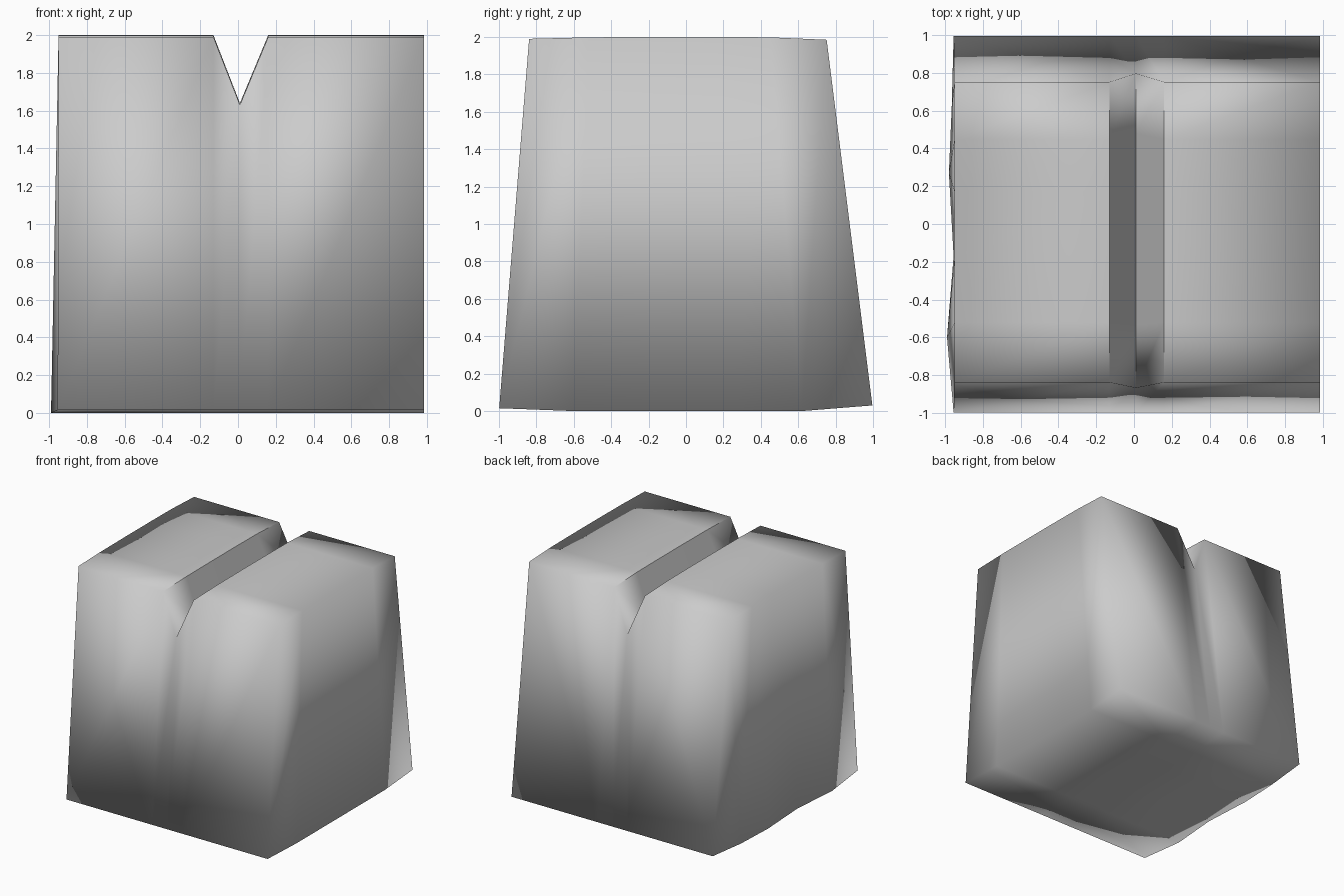
import bpy, bmesh

if "Cube" in bpy.data.objects:
    bpy.data.objects.remove(bpy.data.objects["Cube"])

# lengthwise stations: position 0..1, left foot x, bottom lift, top drop
stations = [(0.0, -0.955, 0.015, 0.01), (0.2, -0.99, 0.0, 0.002),
            (0.415, -0.955, 0.0, 0.0), (0.635, -0.98, 0.0, 0.0),
            (0.81, -0.965, 0.0, 0.002), (1.0, -0.955, 0.03, 0.015)]
# column x positions and top heights (the middle one is the groove floor)
columns = [(-0.95, 2.0), (-0.13, 2.0), (0.01, 1.64), (0.16, 2.0), (0.985, 2.0)]


def place(bm, t, x, z):
    # front and back walls lean inward toward the top
    front = -1.0 + 0.081 * z
    back = 1.0 - 0.125 * z
    return bm.verts.new((x, front + (back - front) * t, z))


bm = bmesh.new()
bottoms, tops = [], []
for t, foot_x, lift, drop in stations:
    bottoms.append([place(bm, t, foot_x if i == 0 else x, lift)
                    for i, (x, _) in enumerate(columns)])
    tops.append([place(bm, t, x, h - drop) for x, h in columns])

# top with groove, and underside
for s in range(len(stations) - 1):
    for i in range(4):
        bm.faces.new((tops[s][i], tops[s][i + 1], tops[s + 1][i + 1], tops[s + 1][i]))
        bm.faces.new((bottoms[s][i], bottoms[s + 1][i], bottoms[s + 1][i + 1], bottoms[s][i + 1]))
    # left and right sides
    for i in (0, 4):
        bm.faces.new((bottoms[s][i], bottoms[s + 1][i], tops[s + 1][i], tops[s][i]))

# front and back walls
for s in (0, -1):
    for i in range(4):
        bm.faces.new((bottoms[s][i], bottoms[s][i + 1], tops[s][i + 1], tops[s][i]))

bmesh.ops.recalc_face_normals(bm, faces=bm.faces)
for f in bm.faces:
    f.smooth = True

# crisp crease along the groove floor and rims
for s in range(len(stations) - 1):
    for i in (1, 2, 3):
        edge = bm.edges.get((tops[s][i], tops[s + 1][i]))
        edge.smooth = False

mesh = bpy.data.meshes.new("grooved_block")
bm.to_mesh(mesh)
bm.free()
block = bpy.data.objects.new("grooved_block", mesh)
bpy.context.collection.objects.link(block)
